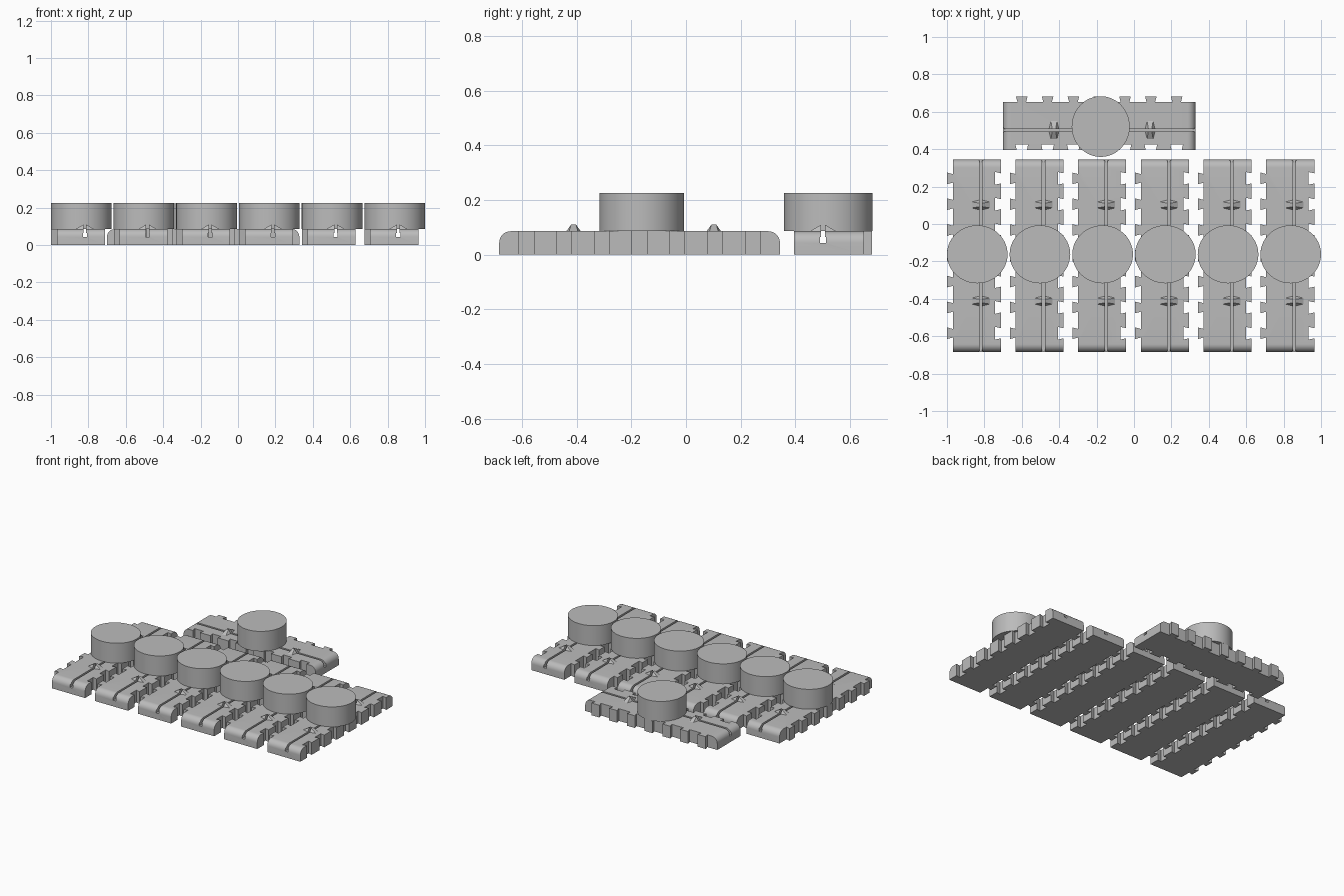
import bpy, bmesh, math
from mathutils import Vector

if "Cube" in bpy.data.objects:
    bpy.data.objects.remove(bpy.data.objects["Cube"])

TOP = 0.086        # plate thickness
HALF = 0.514       # plate half length
PITCH = 0.138      # spacing of the dovetails
SLOT_X = 0.019     # slot offset from the disc centre
PLATE_Y = -0.008   # plate centre relative to the disc centre

grey = bpy.data.materials.new("plain grey")
grey.diffuse_color = (0.5, 0.5, 0.5, 1)
grey.use_nodes = True
grey.node_tree.nodes["Principled BSDF"].inputs["Base Color"].default_value = grey.diffuse_color


def make_object(name, bm):
    bmesh.ops.recalc_face_normals(bm, faces=bm.faces[:])
    mesh = bpy.data.meshes.new(name)
    bm.to_mesh(mesh)
    bm.free()
    mesh.materials.append(grey)
    ob = bpy.data.objects.new(name, mesh)
    bpy.context.collection.objects.link(ob)
    return ob


def extrude(bm, points, vec):
    face = bm.faces.new([bm.verts.new(p) for p in points])
    new = bmesh.ops.extrude_face_region(bm, geom=[face])["geom"]
    bmesh.ops.translate(bm, vec=vec, verts=[v for v in new if isinstance(v, bmesh.types.BMVert)])


# Plate outline: dovetail sockets on the right side, dovetail tabs on the left
def plate():
    pts = [(0.126, -HALF)]
    for k in range(-3, 4):
        c = k * PITCH
        pts += [(0.126, c - 0.027), (0.096, c - 0.034), (0.096, c + 0.034), (0.126, c + 0.027)]
    pts += [(0.126, HALF), (-0.131, HALF)]
    for k in range(3, -4, -1):
        c = k * PITCH
        pts += [(-0.131, c + 0.023), (-0.161, c + 0.031), (-0.161, c - 0.031), (-0.131, c - 0.023)]
    pts.append((-0.131, -HALF))
    bm = bmesh.new()
    extrude(bm, [(x, y + PLATE_Y, 0) for x, y in pts], Vector((0, 0, TOP)))
    # rounded upper edges at both ends
    ends = [e for e in bm.edges if all(v.co.z > TOP - 1e-4 and
            abs(abs(v.co.y - PLATE_Y) - HALF) < 1e-4 for v in e.verts)]
    bmesh.ops.bevel(bm, geom=ends, offset=0.042, segments=8, profile=0.5, affect='EDGES')
    return make_object("plate", bm)


# Small faceted ridge that the slot splits in two
def ridge(y):
    bm = bmesh.new()
    coords = []
    for s in (-1, 1):
        coords += [(-0.048, s * 0.016, TOP), (0, s * 0.028, TOP),
                   (0.048, s * 0.016, TOP), (0, s * 0.008, 0.114)]
    for x, yy, z in coords:
        bm.verts.new((SLOT_X + x, y + yy, z))
        if z == TOP:
            bm.verts.new((SLOT_X + x, y + yy, TOP - 0.01))
    bmesh.ops.convex_hull(bm, input=bm.verts[:])
    bmesh.ops.dissolve_limit(bm, angle_limit=0.01, verts=bm.verts[:], edges=bm.edges[:])
    return make_object("ridge", bm)


# Keyhole-shaped slot running the full length
def slot_cutter():
    right = [(0.011, 0.043), (0.011, 0.064), (0.007, 0.064), (0.007, 0.15)]
    prof = right + [(-x, z) for x, z in reversed(right)]
    bm = bmesh.new()
    extrude(bm, [(SLOT_X + x, -0.7, z) for x, z in prof], Vector((0, 1.4, 0)))
    ob = make_object("slot_cutter", bm)
    ob.hide_render = True
    return ob


def boolean(ob, other, op):
    m = ob.modifiers.new(op.lower(), 'BOOLEAN')
    m.operation, m.object, m.solver = op, other, 'EXACT'


base = plate()
helpers = [ridge(0.264), ridge(-0.25), slot_cutter()]
boolean(base, helpers[0], 'UNION')
boolean(base, helpers[1], 'UNION')
boolean(base, helpers[2], 'DIFFERENCE')
base_mesh = bpy.data.meshes.new_from_object(base.evaluated_get(bpy.context.evaluated_depsgraph_get()))
for ob in helpers + [base]:
    bpy.data.objects.remove(ob)

# Slightly oval disc on the plate
bm = bmesh.new()
bmesh.ops.create_cone(bm, cap_ends=True, segments=72, radius1=1, radius2=1, depth=0.14)
bmesh.ops.scale(bm, vec=(0.162, 0.155, 1), verts=bm.verts[:])
bmesh.ops.translate(bm, vec=(0, 0, TOP + 0.07), verts=bm.verts[:])
disc = make_object("disc", bm)
disc_mesh = disc.data
bpy.data.objects.remove(disc)

for mesh in (base_mesh, disc_mesh):
    mesh.shade_smooth()
    mesh.set_sharp_from_angle(angle=math.radians(30))

# Six pieces in a row and one turned crossways behind them
places = [(-0.838 + i * 0.3352, -0.162, 0) for i in range(6)] + [(-0.178, 0.521, -math.pi / 2)]
for i, (x, y, turn) in enumerate(places, 1):
    for name, mesh in (("plate", base_mesh), ("disc", disc_mesh)):
        ob = bpy.data.objects.new(f"{name}_{i}", mesh)
        ob.location = (x, y, 0)
        ob.rotation_euler.z = turn
        bpy.context.collection.objects.link(ob)
